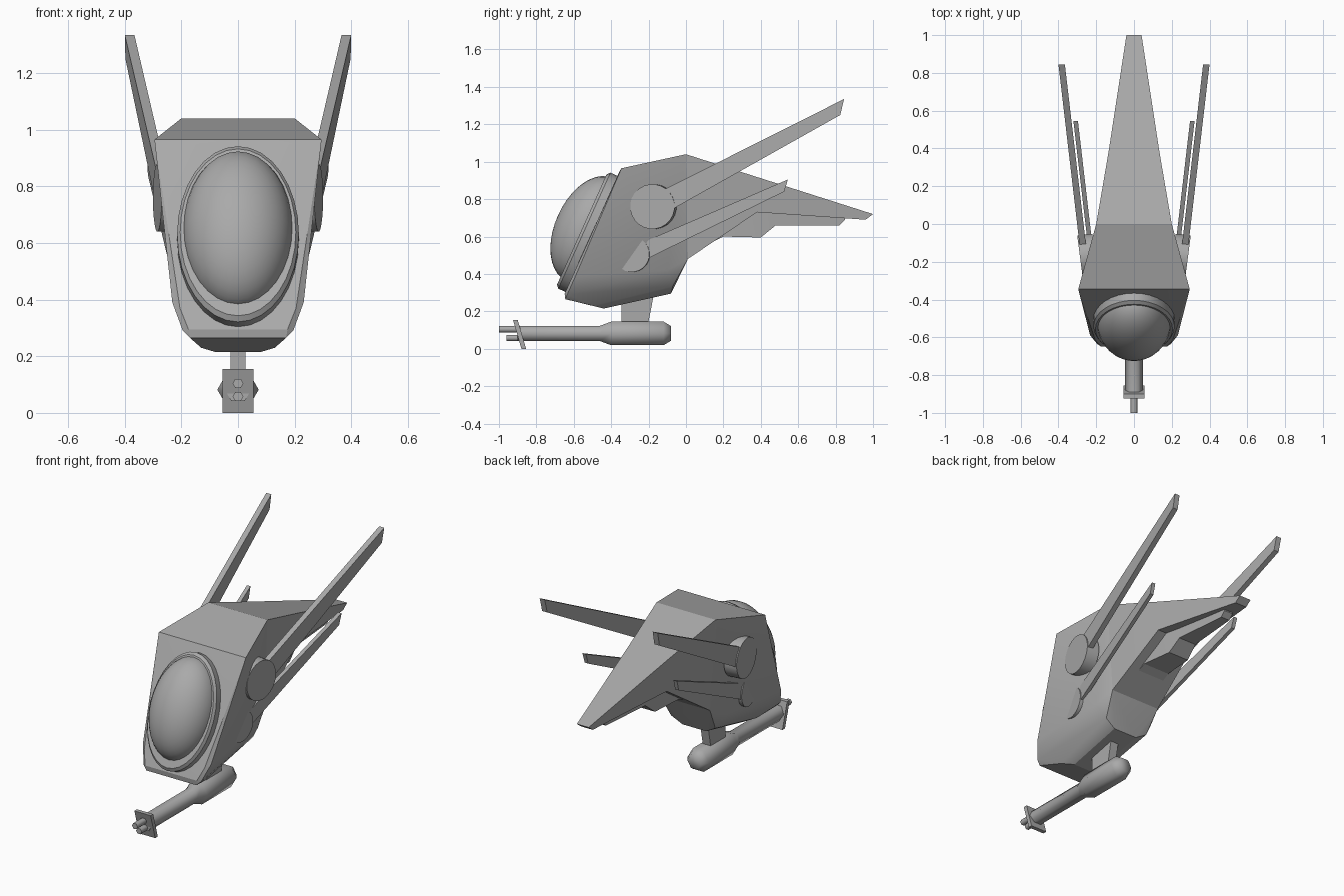
import bpy, bmesh, math
from mathutils import Matrix, Vector

cube = bpy.data.objects.get("Cube")
if cube:
    bpy.data.objects.remove(cube, do_unlink=True)

grey = bpy.data.materials.new("hull_grey")
grey.use_nodes = True
colour = (0.4, 0.4, 0.4, 1)
grey.diffuse_color = colour
grey.node_tree.nodes["Principled BSDF"].inputs["Base Color"].default_value = colour


def finish(name, bm, angle=30):
    bmesh.ops.recalc_face_normals(bm, faces=bm.faces[:])
    mesh = bpy.data.meshes.new(name)
    bm.to_mesh(mesh)
    bm.free()
    obj = bpy.data.objects.new(name, mesh)
    bpy.context.collection.objects.link(obj)
    mesh.materials.append(grey)
    bpy.ops.object.select_all(action='DESELECT')
    obj.select_set(True)
    bpy.context.view_layer.objects.active = obj
    bpy.ops.object.shade_smooth_by_angle(angle=math.radians(angle))
    return obj


def loft(name, rings, angle=30):
    """Skin a list of equal-length point rings and cap both ends."""
    bm = bmesh.new()
    loops = [[bm.verts.new(p) for p in ring] for ring in rings]
    for a, b in zip(loops, loops[1:]):
        for i in range(len(a)):
            j = (i + 1) % len(a)
            bm.faces.new((a[i], a[j], b[j], b[i]))
    bm.faces.new(loops[0])
    bm.faces.new(loops[-1])
    return finish(name, bm, angle)


def hull(name, half_points, angle=30):
    """Convex solid from points mirrored across the centre plane."""
    bm = bmesh.new()
    for x, y, z in half_points:
        for s in (-1, 1):
            bm.verts.new((s * x, y, z))
    out = bmesh.ops.convex_hull(bm, input=bm.verts[:])
    loose = [v for v in bm.verts if not v.link_faces]
    bmesh.ops.delete(bm, geom=loose, context='VERTS')
    bmesh.ops.dissolve_limit(bm, angle_limit=math.radians(2),
                             verts=bm.verts[:], edges=bm.edges[:])
    return finish(name, bm, angle)


def beam(name, stations):
    """Rectangular sections: (y, z, half width) for top and bottom."""
    return loft(name, [[(-tw, ty, tz), (tw, ty, tz), (bw, by, bz), (-bw, by, bz)]
                       for (ty, tz, tw), (by, bz, bw) in stations], 10)


def turned(name, z, profile, sides=6):
    """Solid turned about a line along y."""
    return loft(name, [[(r * math.cos(math.tau * i / sides), y,
                         z + r * math.sin(math.tau * i / sides)) for i in range(sides)]
                       for y, r in profile], 61)


# Cockpit body: sloping front frame, side walls, rounded chin and rear
def front_y(z):
    return -0.66 + (z - 0.27) * 0.449

frame = [(x, front_y(z), z) for x, z in ((0.27, 0.95), (0.205, 0.37), (0.175, 0.295))]
body = frame + [
    (0.295, -0.345, 0.965), (0.232, -0.59, 0.39), (0.195, -0.635, 0.29),
    (0.17, -0.645, 0.265), (0.13, -0.5, 0.23), (0.08, -0.44, 0.215),
    (0.08, -0.08, 0.295), (0.15, -0.07, 0.335), (0.205, -0.1, 0.42),
    (0.17, 0.01, 0.48), (0.2, 0.0, 1.04)]
hull("cockpit_body", body, 25)

# Tapering tail and the narrow keel below it
beam("tail", [((0, 1.04, 0.2), (0.01, 0.48, 0.17)),
              ((0.38, 0.918, 0.135), (0.38, 0.73, 0.135)),
              ((1.0, 0.72, 0.04), (0.96, 0.69, 0.04))])
beam("keel", [((0.0, 0.7, 0.1), (0.0, 0.5, 0.1)),
              ((0.2, 0.75, 0.09), (0.2, 0.6, 0.09)),
              ((0.4, 0.8, 0.075), (0.4, 0.595, 0.07)),
              ((0.48, 0.8, 0.065), (0.48, 0.66, 0.06)),
              ((0.82, 0.72, 0.035), (0.82, 0.66, 0.03)),
              ((0.85, 0.72, 0.03), (0.85, 0.69, 0.03))])

# Oval window rim and domed canopy, tilted with the front frame
tilt = Matrix.Rotation(math.radians(65.8), 4, 'X')
bm = bmesh.new()
bmesh.ops.create_cone(bm, cap_ends=True, segments=32, radius1=1, radius2=1, depth=0.08)
top = [f for f in bm.faces if f.normal.z > 0.9]
bmesh.ops.inset_region(bm, faces=top, thickness=0.05)
bmesh.ops.translate(bm, verts=top[0].verts[:], vec=(0, 0, 0.015))
bm.transform(Matrix.Translation((0, -0.507, 0.615)) @ tilt
             @ Matrix.Diagonal((0.215, 0.34, 1, 1)))
finish("window_rim", bm)

bm = bmesh.new()
bmesh.ops.create_uvsphere(bm, u_segments=32, v_segments=20, radius=1)
bm.transform(Matrix.Translation((0, -0.52, 0.64)) @ tilt
             @ Matrix.Diagonal((0.195, 0.3, 0.18, 1)))
finish("canopy", bm, 60)

# Wing hubs and blades, splayed outward toward the rear
SPLAY = 0.13
wings = {
    "upper": ((0.285, -0.18, 0.76), 0.12, 0.034,
              [(-0.13, 0.845), (0.845, 1.335), (0.825, 1.25), (-0.11, 0.725)]),
    "lower": ((0.228, -0.29, 0.505), 0.095, 0.024,
              [(-0.24, 0.565), (0.545, 0.905), (0.525, 0.84), (-0.22, 0.475)]),
}
for level, (centre, radius, thick, outline) in wings.items():
    for side, s in (("left", 1), ("right", -1)):
        cx, cy, cz = centre
        bm = bmesh.new()
        bmesh.ops.create_cone(bm, cap_ends=True, segments=24,
                              radius1=radius, radius2=radius, depth=0.08)
        axis = Vector((s, -SPLAY * 1.0, 0)).normalized()
        spin = Vector((0, 0, 1)).rotation_difference(axis).to_matrix().to_4x4()
        bm.transform(Matrix.Translation(Vector((s * cx, cy, cz)) - axis * 0.04) @ spin)
        finish(f"{side}_{level}_hub", bm)

        outer = [(s * (cx - 0.005 + SPLAY * (y - cy) * 0.9), y, z) for y, z in outline]
        inner = [(x - s * thick, y, z) for x, y, z in outer]
        loft(f"{side}_{level}_blade", [outer, inner])

# Chin gun: strut, stepped housing, sloped muzzle plate, twin muzzles
beam("gun_strut", [((-0.345, 0.3, 0.027), (-0.345, 0.12, 0.027)),
                   ((-0.17, 0.3, 0.027), (-0.205, 0.12, 0.027))])
turned("gun_housing", 0.082, [(-0.9, 0.047), (-0.46, 0.047), (-0.4, 0.073),
                              (-0.12, 0.073), (-0.08, 0.045)])
beam("muzzle_plate", [((-0.925, 0.155, 0.055), (-0.88, 0.0, 0.055)),
                      ((-0.9, 0.155, 0.055), (-0.855, 0.0, 0.055))])
for name, z, tip in (("upper_muzzle", 0.104, -1.0), ("lower_muzzle", 0.058, -0.96)):
    turned(name, z, [(tip, 0.019), (-0.88, 0.019)])
